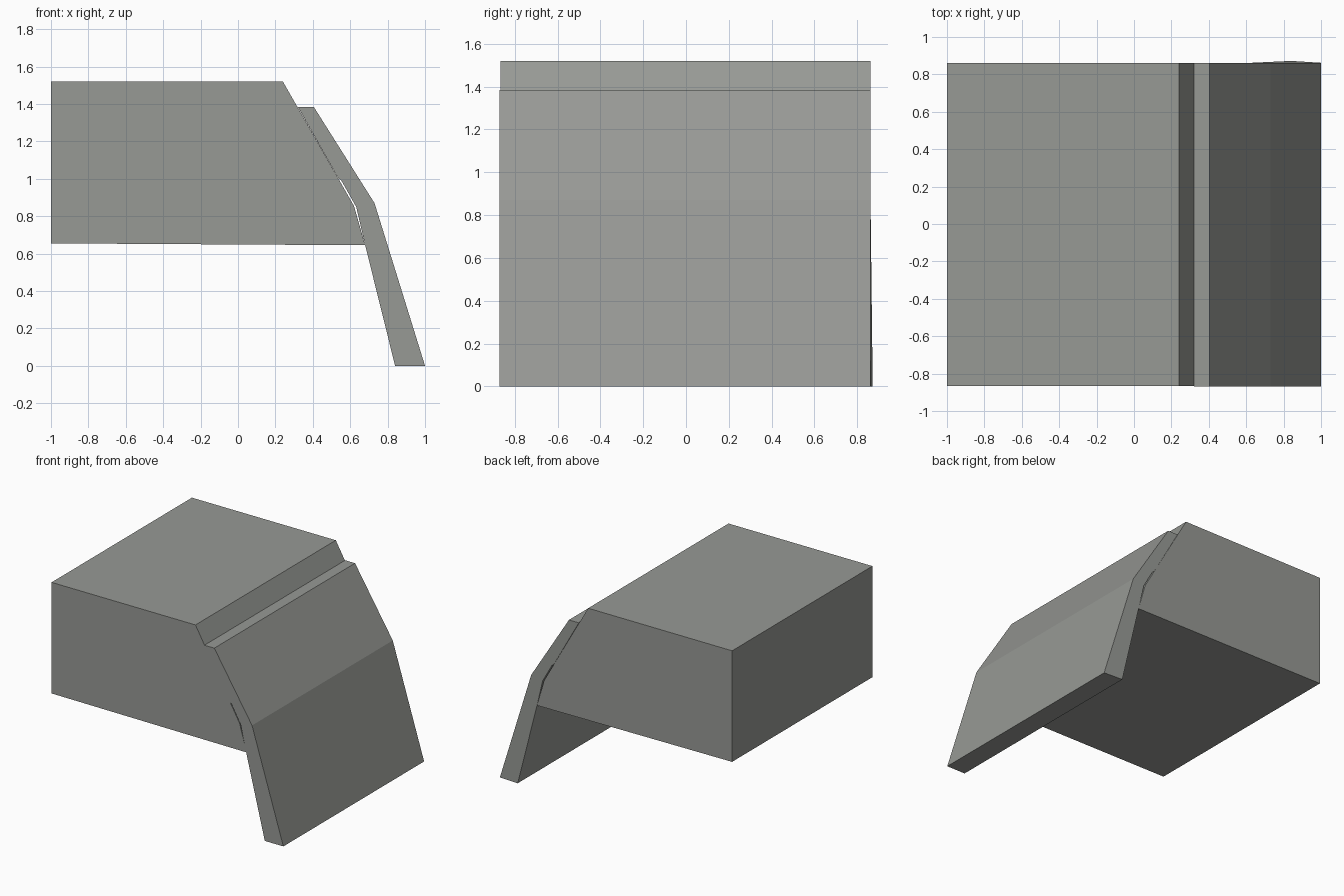
import bpy
import bmesh

if "Cube" in bpy.data.objects:
    bpy.data.objects.remove(bpy.data.objects["Cube"])

grey = bpy.data.materials.new("warm grey")
grey.diffuse_color = (0.31, 0.32, 0.30, 1)
grey.use_nodes = True
grey.node_tree.nodes["Principled BSDF"].inputs["Base Color"].default_value = grey.diffuse_color


def extrude_profile(name, profile, y_front, y_back):
    """Extrude a closed XZ profile along y."""
    bm = bmesh.new()
    front = [bm.verts.new((x, y_front, z)) for x, z in profile]
    back = [bm.verts.new((x, y_back, z)) for x, z in profile]
    bm.faces.new(front)
    bm.faces.new(back[::-1])
    n = len(profile)
    for i in range(n):
        j = (i + 1) % n
        bm.faces.new((front[j], front[i], back[i], back[j]))
    bmesh.ops.recalc_face_normals(bm, faces=bm.faces)
    mesh = bpy.data.meshes.new(name)
    bm.to_mesh(mesh)
    bm.free()
    mesh.materials.append(grey)
    obj = bpy.data.objects.new(name, mesh)
    bpy.context.collection.objects.link(obj)
    return obj


# Main block with a chamfered right end
extrude_profile("main_block", [
    (-1.0, 0.655), (0.68, 0.645), (0.62, 0.855),
    (0.24, 1.52), (-1.0, 1.52)], -0.866, 0.861)

# Bent panel leaning on the chamfer, with a thin gap behind its bend
panel = extrude_profile("bent_panel", [
    (0.84, 0.0), (1.0, 0.0), (0.73, 0.87), (0.405, 1.385),
    (0.32, 1.385), (0.535, 1.005), (0.553, 0.99),
    (0.632, 0.85), (0.68, 0.645)], -0.87, 0.862)

# Slightly flared inner corner at the panel foot
for v in panel.data.vertices:
    if v.co.y > 0 and v.co.z < 0.01 and v.co.x < 0.9:
        v.co.y = 0.872
